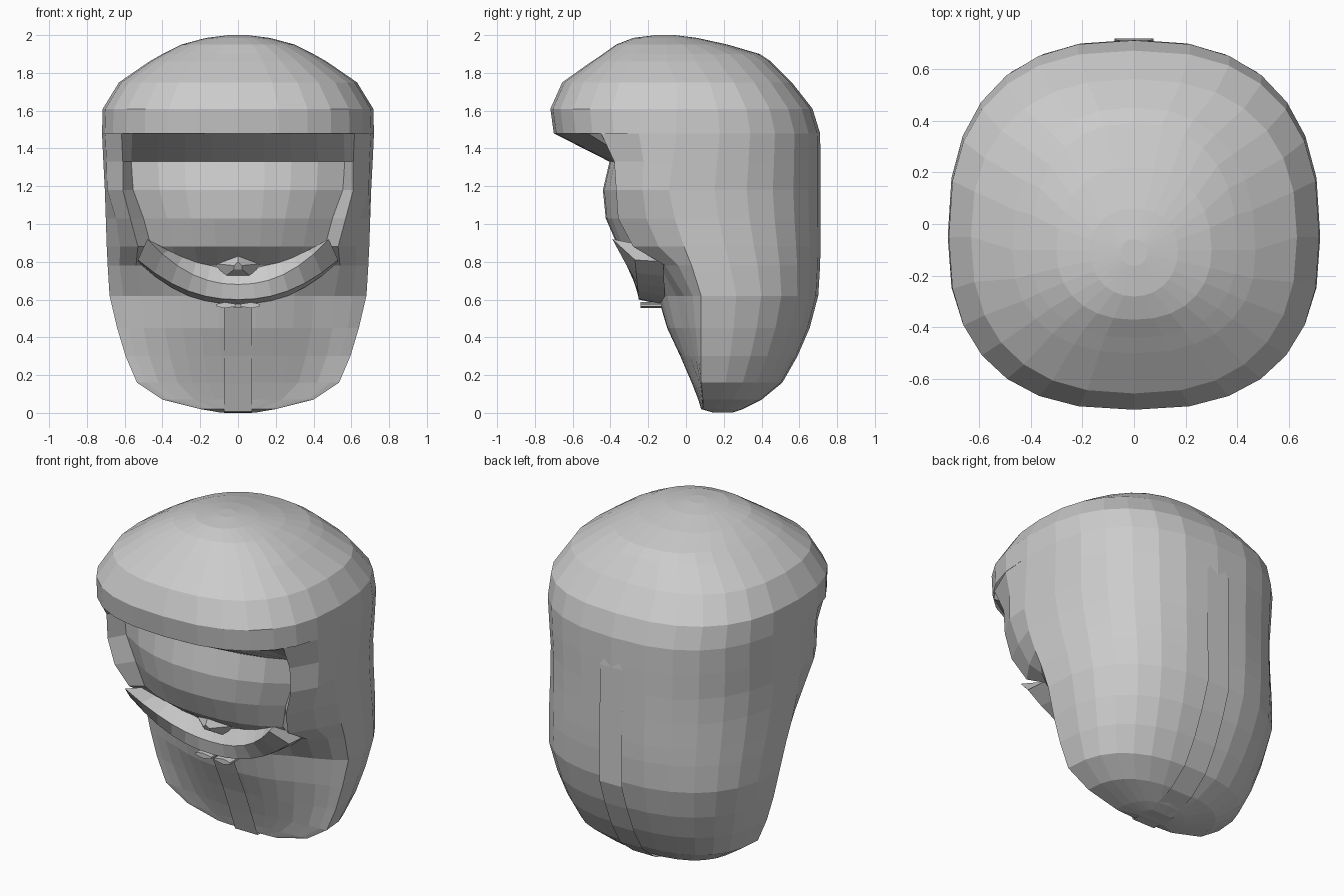
import bpy, bmesh
from math import sin, cos, pi

if "Cube" in bpy.data.objects:
    bpy.data.objects.remove(bpy.data.objects["Cube"])


def loft(name, rows, closed=True, cap_start=False, cap_end=False):
    bm = bmesh.new()
    vr = [[bm.verts.new(p) for p in r] for r in rows]
    n = len(rows[0])
    for a, b in zip(vr, vr[1:]):
        for i in range(n if closed else n - 1):
            j = (i + 1) % n
            bm.faces.new((a[i], a[j], b[j], b[i]))
    if cap_start:
        bm.faces.new(vr[0])
    if cap_end:
        bm.faces.new(vr[-1])
    bmesh.ops.recalc_face_normals(bm, faces=bm.faces)
    me = bpy.data.meshes.new(name)
    bm.to_mesh(me)
    bm.free()
    ob = bpy.data.objects.new(name, me)
    bpy.context.collection.objects.link(ob)
    return ob


def spow(v, p):
    return (abs(v) ** p) * (1 if v >= 0 else -1)


def arc(w, c, f, b, z, a0, a1, n, p=.8):
    # rounded-square arc with separate front and back depth
    pts = []
    for i in range(n + 1):
        t = a0 + (a1 - a0) * i / n
        d = (b - c) if sin(t) >= 0 else (c - f)
        pts.append((w * spow(cos(t), p), c + d * spow(sin(t), p), z))
    return pts


# Hood dome with overhanging brow: z, front, back, half width, roundness
dome = [(1.48, -.70, .71, .72, .8), (1.61, -.718, .67, .716, .8), (1.75, -.655, .56, .63, .83),
        (1.86, -.50, .45, .47, .85), (1.90, -.44, .39, .40, .86), (1.95, -.37, .22, .30, .9),
        (1.985, -.28, .06, .17, .95)]
rows = [arc(w, -.05 - .05 * (z > 1.8), f, b, z, 0, 2 * pi, 28, p)[:-1] for z, f, b, w, p in dome]
rows.append([(x * .3, -.11 + (y + .11) * .3, 2.0) for x, y, z in rows[-1]])
loft("hood_dome", rows, cap_end=True)

# Hood sides, brow underside, face and front panel in one loft:
# z, half width, edge y, back, cheek x, cheek y, inner x, inner y, centre y
body = [
    (1.48, .72, -.05, .71, .617, -.45, .56, -.52, -.70),
    (1.33, .713, -.07, .712, .61, -.38, .565, -.28, -.405),
    (1.18, .705, -.09, .712, .61, -.37, .555, -.27, -.44),
    (1.03, .70, -.06, .712, .57, -.36, .50, -.26, -.425),
    (.88, .695, -.01, .712, .53, -.28, .46, -.23, -.36),
    (.78, .69, .03, .71, .54, -.11, .42, -.14, -.22),
    (.62, .68, .08, .70, .51, -.01, .40, -.05, -.15),
    (.45, .64, .08, .655, .50, .02, .39, -.02, -.10),
    (.30, .595, .08, .59, .47, .05, .36, .02, -.03),
    (.16, .535, .08, .51, .42, .07, .32, .06, .03),
    (.07, .40, .09, .40, .31, .08, .23, .075, .065),
    (.02, .20, .09, .30, .15, .085, .11, .083, .08),
]
rows = []
for z, w, e, b, cx, cy, ix, iy, fy in body:
    r = arc(w, e, e, b, z, 0, pi, 14)
    bulge = .035 if z > 1.1 else .012
    mid = ((w + cx) / 2 + bulge, (e + cy) / 2, z)
    r += [(-mid[0], mid[1], z), (-cx, cy, z)]
    for i in range(-4, 5):
        u = i / 4
        r.append((ix * u, fy + (iy - fy) * abs(u) ** 2.3, z))
    r += [(cx, cy, z), mid]
    rows.append(r)
# rounded keel closing the bottom
rows.append([(x * .5, .2 + (y - .2) * .5, .003) for x, y, z in rows[-1]])
loft("hood_body_and_face", rows, cap_end=True)

# Crescent collar under the face, rising and leaning forward at its ends
rows = []
for i in range(-6, 7):
    u = i / 6
    k = abs(u) ** 2.2
    rows.append([(.44 * u, -.20 - .09 * k, .775 + .125 * k),
                 (.48 * u, -.26 - .13 * k, .68 + .24 * k),
                 (.53 * u, -.25 - .02 * k, .60 + .21 * k),
                 (.53 * u, -.11 - .01 * k, .57 + .23 * k)])
loft("chin_collar", rows, cap_start=True, cap_end=True)

# Seam strip running down the back, under the hood and up the front panel
path = [(.70, 1.42), (.712, 1.3), (.717, .6), (.667, .45), (.60, .29), (.52, .155),
        (.40, .06), (.24, .0), (.08, .008), (.025, .15), (-.036, .3), (-.106, .45), (-.155, .56)]
rows = []
for i, (y, z) in enumerate(path):
    h = .005 if i == 0 else .075
    rows.append([(s * h, y, z) for s in (-1, -.6, .6, 1)])
loft("centre_seam", rows, closed=False)

# Small chin ridge
loft("chin_ridge", [[(-.12, -.22, .79), (-.07, -.22, .72), (.07, -.22, .72), (.12, -.22, .79), (0, -.26, .88)],
                    [(-.02, -.30, .78), (-.02, -.29, .76), (.02, -.29, .76), (.02, -.30, .78), (0, -.31, .80)]],
     cap_start=True, cap_end=True)

# Little tie at the collar's bottom edge
for s, side in ((-1, "left"), (1, "right")):
    loft("tie_" + side, [[(s * x, y - .19, .57 + dz) for y, dz in ((-.05, -h), (.06, -h), (.06, h), (-.05, h))]
                         for x, h in ((.01, .006), (.07, .016), (.115, .006))],
         cap_start=True, cap_end=True)
